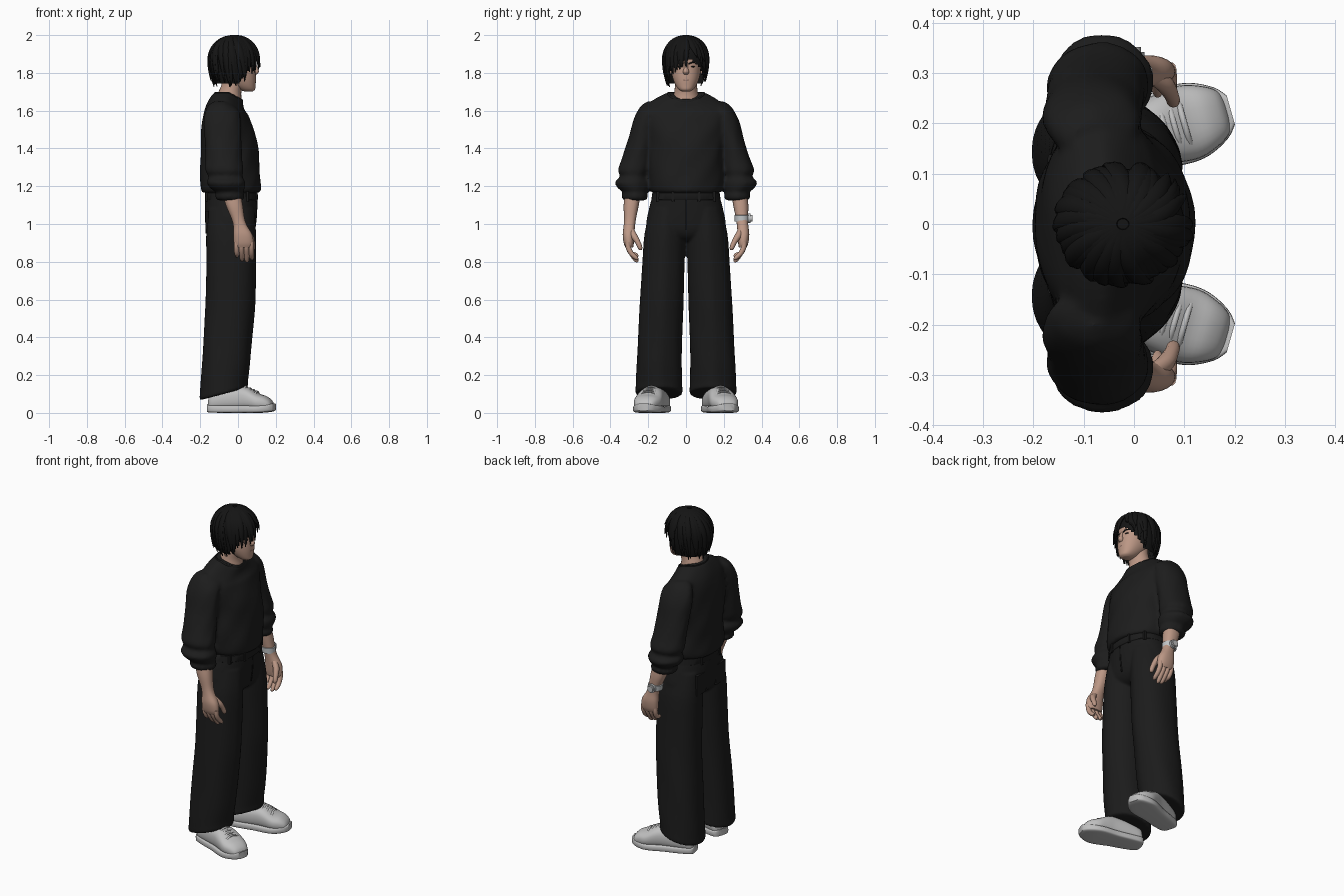
import bpy, bmesh, math, random
from mathutils import Vector

random.seed(4)
if "Cube" in bpy.data.objects:
    bpy.data.objects.remove(bpy.data.objects["Cube"])
X, Y, Z = Vector((1, 0, 0)), Vector((0, 1, 0)), Vector((0, 0, 1))
SIDES = (("left", 1), ("right", -1))


def material(name, r, g, b):
    m = bpy.data.materials.new(name)
    m.use_nodes = True
    m.diffuse_color = (r, g, b, 1)
    m.node_tree.nodes["Principled BSDF"].inputs["Base Color"].default_value = (r, g, b, 1)
    return m


skin = material("skin", .5, .31, .235)
lip = material("lip", .43, .25, .2)
knit = material("black knit", .012, .012, .012)
cloth = material("black trouser cloth", .011, .011, .011)
seam = material("dark seam", .005, .005, .005)
black_hair = material("black hair", .007, .007, .007)
white = material("white leather", .53, .53, .53)
grey = material("grey sole", .52, .52, .52)
metal = material("watch metal", .53, .55, .56)


def finish(name, bm, mat, angle=50):
    bmesh.ops.recalc_face_normals(bm, faces=bm.faces)
    me = bpy.data.meshes.new(name)
    bm.to_mesh(me)
    bm.free()
    me.materials.append(mat)
    me.polygons.foreach_set("use_smooth", [True] * len(me.polygons))
    me.set_sharp_from_angle(angle=math.radians(angle))
    ob = bpy.data.objects.new(name, me)
    bpy.context.collection.objects.link(ob)
    return ob


def fuse(name, parts, mat, voxel, rounds):
    """Melt overlapping closed parts into one soft garment."""
    bm = bmesh.new()
    for part in parts:
        bm.from_mesh(part.data)
        bpy.data.objects.remove(part)
    ob = finish(name, bm, mat)
    remesh = ob.modifiers.new("fuse", "REMESH")
    remesh.mode, remesh.voxel_size, remesh.use_smooth_shade = "VOXEL", voxel, True
    soft = ob.modifiers.new("soften", "SMOOTH")
    soft.factor, soft.iterations = .5, rounds


def spline(keys, sub):
    """Catmull-Rom through tuples of any length."""
    out = []
    for i in range(len(keys) - 1):
        a, b, c, d = (keys[min(max(i + k, 0), len(keys) - 1)] for k in (-1, 0, 1, 2))
        for s in range(sub):
            t = s / sub
            out.append([q + t / 2 * (r - p + t * (2 * p - 5 * q + 4 * r - w + t * (3 * (q - r) + w - p)))
                        for p, q, r, w in zip(a, b, c, d)])
    return out + [list(keys[-1])]


def sweep(name, keys, mat, u=X, v=Y, n=24, power=2, sub=4, warp=None, drop=None):
    """Skin elliptical sections (x, y, z, radius u, radius v); v=None follows the path."""
    bm = bmesh.new()
    rows, rings = spline(keys, sub), []
    for i, (x, y, z, ru, rv) in enumerate(rows):
        side = v
        if v is None:
            p, q = rows[max(i - 1, 0)], rows[min(i + 1, len(rows) - 1)]
            side = (Vector(q[:3]) - Vector(p[:3])).cross(u).normalized()
        ring = []
        for k in range(n):
            a = math.tau * k / n
            c, s = (math.copysign(abs(f) ** (2 / power), f) for f in (math.cos(a), math.sin(a)))
            off = u * (c * ru) + side * (s * rv)
            co = Vector((x, y, z)) + off
            ring.append(bm.verts.new(warp(co, off, a) if warp else co))
        rings.append(ring)
    for a, b in zip(rings, rings[1:]):
        for k in range(n):
            bm.faces.new((a[k], a[(k + 1) % n], b[(k + 1) % n], b[k]))
    bm.faces.new(rings[0])
    bm.faces.new(rings[-1])
    if drop:
        bmesh.ops.delete(bm, geom=[f for f in bm.faces if drop(f.calc_center_median())], context="FACES")
    return finish(name, bm, mat)


def ball(name, centre, size, mat):
    bm = bmesh.new()
    bmesh.ops.create_uvsphere(bm, u_segments=16, v_segments=10, radius=1)
    for w in bm.verts:
        w.co = Vector(centre) + Vector(w.co[i] * size[i] for i in range(3))
    return finish(name, bm, mat)


# Sweater: loose body with a neckline dipping at the front, sleeves gathered at the cuffs
def folds(co, off, a):
    dip = max(0, off.x) * .55 * min(1, max(0, (co.z - 1.58) / .1))
    return co + off * (.014 * math.sin(3 * a + 23 * co.z) + .01 * math.sin(7 * a - 31 * co.z)) - Z * dip


sweater = [sweep("sweater_body", [(-.04, 0, 1.165, .145, .172), (-.04, 0, 1.175, .157, .187),
           (-.04, 0, 1.21, .16, .195), (-.041, 0, 1.3, .157, .195), (-.046, 0, 1.4, .152, .2),
           (-.053, 0, 1.48, .143, .21), (-.062, 0, 1.56, .124, .22), (-.066, 0, 1.62, .105, .212),
           (-.062, 0, 1.66, .091, .167), (-.052, 0, 1.693, .077, .105), (-.05, 0, 1.698, .06, .08)],
           knit, n=48, power=2.1, warp=folds)]
sweep("sweater_collar", [(-.05, 0, 1.67, .074, .1), (-.05, 0, 1.692, .076, .1), (-.05, 0, 1.7, .072, .094),
      (-.05, 0, 1.686, .06, .075)], knit, n=32, warp=folds)

# Sleeves, forearms and hands
for side, s in SIDES:
    def mir(keys):
        return [(k[0], k[1] * s) + tuple(k[2:]) for k in keys]

    sweater.append(sweep(side + "_sleeve", mir([(-.075, .165, 1.65, .05, .035), (-.079, .184, 1.622, .083, .056),
          (-.083, .212, 1.55, .098, .067), (-.08, .235, 1.45, .097, .071), (-.075, .26, 1.35, .097, .078),
          (-.07, .278, 1.285, .101, .083), (-.065, .278, 1.252, .09, .071), (-.063, .285, 1.22, .102, .092),
          (-.056, .277, 1.187, .09, .081), (-.045, .271, 1.168, .071, .063), (-.045, .271, 1.145, .078, .071),
          (-.043, .271, 1.125, .066, .058)]), knit, n=36, warp=folds))
    sweep(side + "_forearm_and_palm", mir([(-.035, .28, 1.17, .048, .042), (-.02, .29, 1.1, .045, .04),
          (0, .296, 1.03, .035, .032), (.012, .3, .99, .037, .03), (.025, .304, .945, .05, .031),
          (.03, .303, .9, .052, .027), (.03, .3, .875, .045, .02)]), skin, power=2.3)
    for i, name in enumerate(("little", "ring", "middle", "index")):
        x = -.008 + .026 * i
        low = (.822, .802, .796, .808)[i]
        sweep(f"{side}_{name}_finger", mir([(x, .308, .905, .014, .014), (x, .305, .875, .014, .014),
              (x + .002, .29, .845, .0135, .013), (x + .003, .266, low + .014, .012, .011),
              (x + .003, .254, low + .004, .006, .005)]), skin, v=None, n=12)
    sweep(side + "_thumb", mir([(.035, .295, .97, .02, .018), (.06, .278, .94, .02, .018),
          (.074, .256, .905, .015, .014), (.078, .243, .875, .013, .012), (.078, .24, .862, .006, .006)]),
          skin, v=None, n=12)
fuse("sweater", sweater, knit, .01, 3)

# Watch on the left wrist
sweep("watch_band", [(-.003, .296, 1.012, .035, .032), (-.003, .296, 1.014, .041, .038),
      (-.005, .296, 1.046, .043, .04), (-.005, .296, 1.048, .036, .034)], metal, n=20, sub=1)
for name, y, r, mat in (("watch_case", .328, .025, metal), ("watch_dial", .338, .018, grey)):
    sweep(name, [(-.004, y, 1.03, r, r), (-.004, y + .013, 1.03, r, r)], mat, v=Z, sub=1)


# Trousers: hips, wide legs with slanted hems, pressed creases
def leg_shape(co, off, a):
    crease = max(0, math.cos(a)) ** 24 * .008
    slant = max(0, min(1, (.4 - co.z) / .3)) * .27
    wave = .014 * math.sin(4 * a + 14 * co.z) * min(1, max(0, 1 - co.z))
    return co + off * wave + X * crease + Z * (slant * off.x)


trousers = [sweep("trouser_hips", [(-.035, 0, 1.185, .13, .165), (-.035, 0, 1.15, .137, .177),
            (-.038, 0, 1.08, .138, .196), (-.04, 0, 1, .133, .21), (-.04, 0, .955, .122, .19),
            (-.04, 0, .925, .1, .1), (-.04, 0, .91, .07, .04)], cloth, n=40, power=2.2)]
for side, s in SIDES:
    trousers.append(sweep(side + "_trouser_leg", [(x, y * s, z, rx, ry) for x, y, z, rx, ry in (
          (-.04, .1, 1.08, .118, .09), (-.04, .111, .95, .128, .108), (-.04, .119, .8, .128, .112),
          (-.043, .128, .6, .128, .115), (-.055, .136, .42, .126, .117), (-.068, .142, .25, .125, .12),
          (-.078, .143, .14, .122, .122), (-.079, .143, .105, .122, .122), (-.079, .143, .1, .108, .108))],
          cloth, n=40, power=2.2, warp=leg_shape))
    sweep(side + "_back_pocket", [(-.164, .088 * s, 1.07, .008, .05), (-.163, .092 * s, .95, .008, .045)],
          cloth, power=6, sub=1)
    for y, x in ((.07, .095), (.08, -.166), (.15, .05)):
        sweep(side + "_belt_loop", [(x, y * s, 1.12, .007, .008), (x, y * s, 1.172, .007, .008)],
              cloth, n=8, power=5, sub=1)
fuse("trousers", trousers, cloth, .008, 3)
sweep("waistband", [(-.035, 0, 1.125, .136, .178), (-.035, 0, 1.13, .141, .183), (-.035, 0, 1.165, .139, .178),
      (-.035, 0, 1.17, .13, .17)], cloth, n=40, power=2.2, sub=1)
sweep("fly_seam", [(.1, 0, 1.13, .004, .006), (.096, 0, 1.04, .004, .006), (.088, 0, .97, .004, .006)],
      seam, n=8)

# Shoes: splayed outward, thick sole, rounded upper, laces
for side, s in SIDES:
    ang = .28 * s
    fwd = Vector((math.cos(ang), math.sin(ang), 0))
    lat = Z.cross(fwd)

    def at(d, z):
        return tuple(Vector((-.15, .128 * s, z)) + fwd * d)

    sweep(side + "_shoe_upper", [at(d, h / 2 + .012) + (w, h / 2) for d, w, h in (
          (0, .03, .07), (.015, .05, .09), (.08, .058, .115), (.17, .064, .128), (.22, .071, .118),
          (.27, .075, .09), (.31, .063, .076), (.338, .046, .055), (.35, .025, .03))],
          white, u=lat, v=Z, n=28, power=2.5)
    sweep(side + "_shoe_sole", [at(d, .02 + lift) + (w, .02) for d, w, lift in (
          (-.008, .025, .006), (.008, .052, .002), (.08, .062, 0), (.16, .067, 0), (.24, .079, 0),
          (.29, .075, .001), (.335, .053, .006), (.356, .03, .011))], grey, u=lat, v=Z, n=28, power=5)
    for i in range(4):
        d = .2 + .02 * i
        h = .139 - .0085 * i
        lace = [tuple(Vector(at(d, h - 9 * w * w)) + lat * w) + (.006, .005)
                for w in (-.045, -.022, 0, .022, .045)]
        sweep(side + "_lace", lace, grey, u=fwd, v=None, n=8)

# Neck, head and face
sweep("neck", [(-.05, 0, 1.63, .075, .08), (-.045, 0, 1.69, .062, .064), (-.03, 0, 1.74, .057, .058),
      (-.025, 0, 1.8, .057, .058)], skin)
sweep("head", [(.055, 0, 1.702, .022, .022), (.048, 0, 1.712, .042, .038), (.032, 0, 1.735, .061, .055),
      (.013, 0, 1.77, .082, .07), (.001, 0, 1.81, .092, .078), (-.01, 0, 1.85, .099, .082),
      (-.015, 0, 1.92, .092, .08), (-.02, 0, 1.97, .05, .045)], skin, n=32, power=2.2)
sweep("nose", [(.085, 0, 1.85, .01, .009), (.091, 0, 1.825, .013, .011), (.096, 0, 1.806, .015, .016),
      (.09, 0, 1.792, .009, .012)], skin, n=14)
ball("mouth", (.088, 0, 1.763), (.008, .021, .006), lip)
for side, s in SIDES:
    ball(side + "_eye", (.08, .034 * s, 1.833), (.008, .013, .004), seam)
    sweep(side + "_eyebrow", [(.089, .014 * s, 1.848, .004, .004), (.084, .036 * s, 1.856, .004, .004),
          (.07, .056 * s, 1.851, .002, .002)], black_hair, u=Z, v=None, n=8)
    ball(side + "_ear", (-.012, .085 * s, 1.82), (.02, .012, .03), skin)


# Hair: a cap open at the face, covered with swept tapering locks from the crown
def hair_radius(z):
    d = z - 1.87
    return math.sqrt(max(0, 1 - (d / .125) ** 2)) if d > 0 else 1 - 12 * d * d


def hair_point(theta, z, grow=0):
    r = hair_radius(z)
    return (-.022 + math.cos(theta) * (.126 * r + grow), math.sin(theta) * (.113 * r + grow), z)


levels = [1.9949, 1.993, 1.985, 1.95, 1.91, 1.87, 1.82, 1.78, 1.745]
sweep("hair_cap", [(-.022, 0, z, .122 * hair_radius(z), .11 * hair_radius(z)) for z in levels],
      black_hair, n=40, drop=lambda c: c.z < 1.745 + 1.25 * max(0, c.x) and c.z < 1.92 and c.x > -.03)

count = 60
for i in range(count):
    theta = -math.pi + math.tau * (i + random.uniform(-.3, .3)) / count
    away = abs(theta)
    if away > 1.4:
        tip, swirl = 1.745, random.uniform(.1, .5)
    elif away > .95:
        tip, swirl = 1.77, random.uniform(-.1, .25)
    elif theta < .05:
        # heavy fringe over the right brow
        tip, swirl = 1.815, random.uniform(-.12, .08)
    else:
        # shorter fringe swept to the left
        tip, swirl = 1.88 - .05 * theta, random.uniform(.2, .5)
    tip += random.uniform(-.022, .022)
    flare = random.uniform(.002, .014)
    bulk = random.uniform(-.004, .005)
    keys = []
    for k in range(8):
        t = k / 7
        z = 1.9945 - (1.9945 - tip) * t ** 1.6
        width = .019 * math.sin(math.pi * (.2 + .77 * t)) + .001
        keys.append(hair_point(theta + swirl * t, z, bulk * min(1, 3 * t) + flare * t ** 4)
                    + (width, .001 + width * .42))
    tangent = Vector((-math.sin(theta), math.cos(theta), 0))
    sweep("hair_lock", keys, black_hair, u=tangent, v=None, n=8, sub=2)
